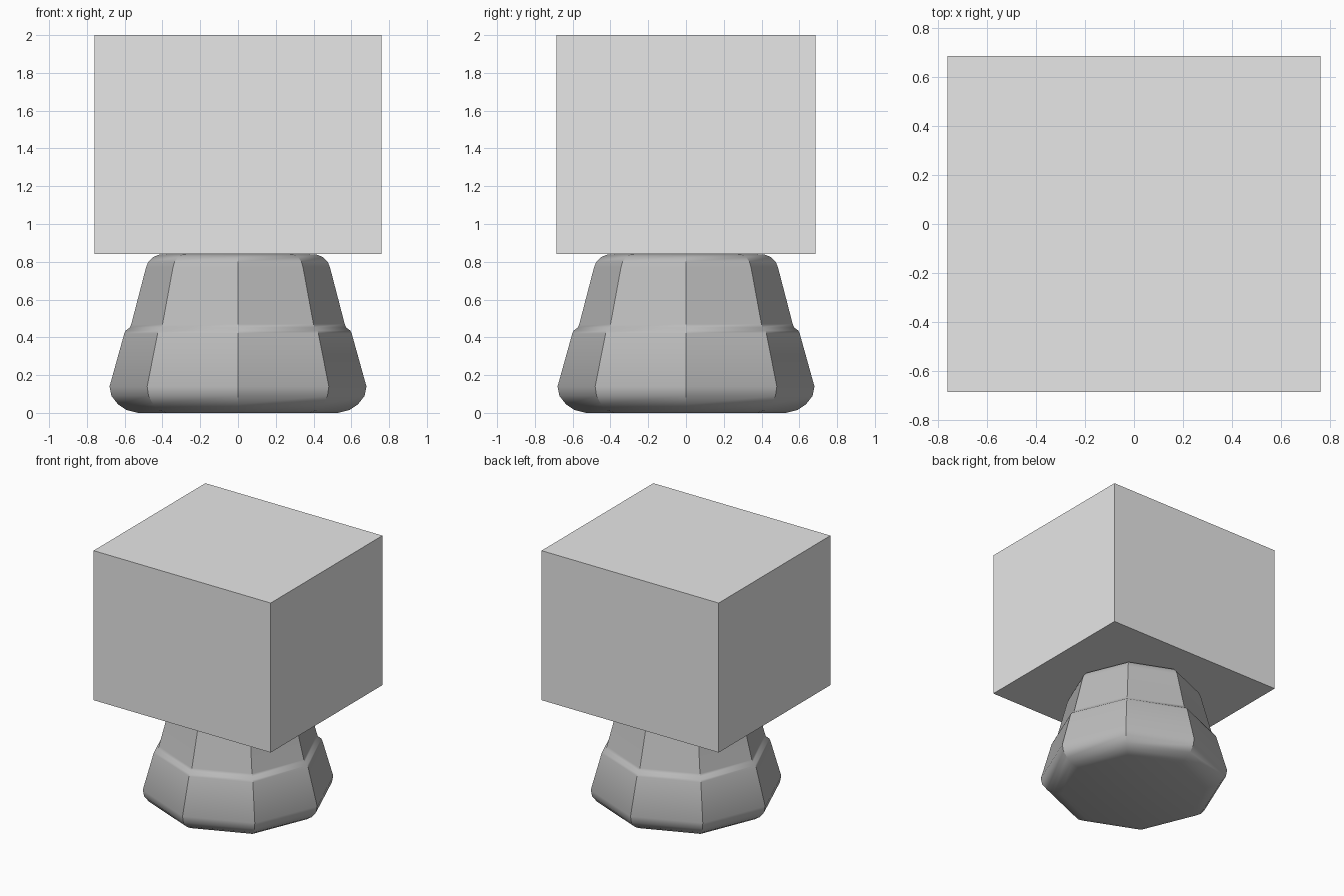
import bpy, bmesh, math


def make_material(name, value):
    mat = bpy.data.materials.new(name)
    mat.use_nodes = True
    colour = (value, value, value, 1)
    mat.diffuse_color = colour
    mat.node_tree.nodes["Principled BSDF"].inputs["Base Color"].default_value = colour
    return mat


def make_object(name, bm, mat):
    bmesh.ops.recalc_face_normals(bm, faces=bm.faces)
    mesh = bpy.data.meshes.new(name)
    bm.to_mesh(mesh)
    bm.free()
    mesh.materials.append(mat)
    obj = bpy.data.objects.new(name, mesh)
    bpy.context.collection.objects.link(obj)
    return obj


def loft_profile(name, profile, sides, mat):
    """Stack polygon rings of (radius, height), bridge them and cap both ends."""
    bm = bmesh.new()
    rings = []
    for radius, z in profile:
        angles = [math.tau * i / sides for i in range(sides)]
        rings.append([bm.verts.new((radius * math.cos(a), radius * math.sin(a), z))
                      for a in angles])
    for low, high in zip(rings, rings[1:]):
        for i in range(sides):
            j = (i + 1) % sides
            bm.faces.new((low[i], low[j], high[j], high[i]))
    bm.faces.new(rings[0][::-1])
    bm.faces.new(rings[-1])
    return make_object(name, bm, mat)


default_cube = bpy.data.objects.get("Cube")
if default_cube:
    bpy.data.objects.remove(default_cube, do_unlink=True)

light_grey = make_material("light grey", 0.8)
mid_grey = make_material("mid grey", 0.5)

# Octagonal stepped pedestal with rounded rims
pedestal_profile = [
    (0.53, 0.0), (0.59, 0.015), (0.635, 0.045), (0.67, 0.09), (0.68, 0.14),
    (0.602, 0.42), (0.595, 0.435), (0.572, 0.453), (0.565, 0.47),
    (0.487, 0.77), (0.475, 0.8), (0.45, 0.825), (0.42, 0.837), (0.38, 0.84),
]
pedestal = loft_profile("pedestal", pedestal_profile, 8, mid_grey)
bpy.ops.object.select_all(action="DESELECT")
pedestal.select_set(True)
bpy.context.view_layer.objects.active = pedestal
bpy.ops.object.shade_smooth_by_angle(angle=math.radians(30))

# Plain block resting on the pedestal
bm = bmesh.new()
bmesh.ops.create_cube(bm, size=1)
bmesh.ops.scale(bm, vec=(1.52, 1.37, 1.16), verts=bm.verts)
block = make_object("block", bm, light_grey)
block.location.z = 1.42
